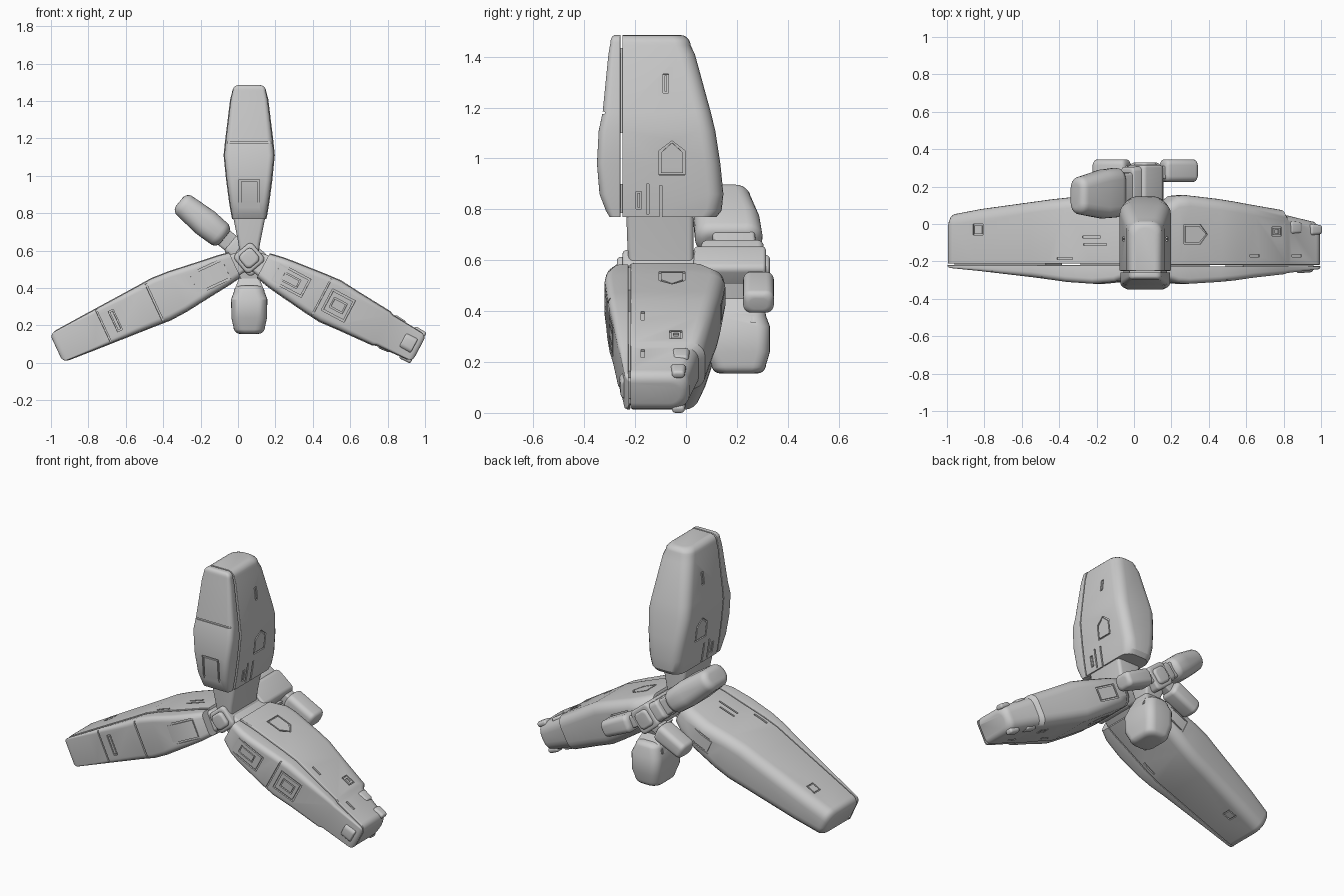
import bpy, bmesh
from math import radians, sin, cos, pi
from mathutils import Matrix, Vector

if "Cube" in bpy.data.objects:
    bpy.data.objects.remove(bpy.data.objects["Cube"])

CX, CZ = 0.06, 0.56


def spoke(deg):
    """Frame whose local Z points outward from the hub (0 = straight up, + = right)."""
    return Matrix.Translation((CX, 0, CZ)) @ Matrix.Rotation(radians(deg), 4, 'Y')


def make(name, bm, mat):
    bmesh.ops.recalc_face_normals(bm, faces=bm.faces)
    me = bpy.data.meshes.new(name)
    bm.to_mesh(me)
    bm.free()
    ob = bpy.data.objects.new(name, me)
    bpy.context.collection.objects.link(ob)
    ob.matrix_world = mat
    return ob


def section(hw, yf, yb, rf, rb, seg=5):
    """Rounded rectangle with separate front and back corner radii."""
    lim = 0.9 * min(hw, (yb - yf) / 2)
    pts = []
    for sx, y, r, a0 in ((1, yf, rf, -90), (1, yb, rb, 0), (-1, yb, rb, 90), (-1, yf, rf, 180)):
        r = min(r, lim)
        cx, cy = sx * (hw - r), y + (r if y == yf else -r)
        for i in range(seg + 1):
            a = radians(a0 + 90 * i / seg)
            pts.append((cx + r * cos(a), cy + r * sin(a)))
    return pts


def round_end(st, rho, f=1, b=1):
    """Round over the last station of a loft by radius rho."""
    R, hw, yf, yb = st[-1]
    out = list(st[:-1])
    for i in range(6):
        t = pi / 2 * i / 5
        d = rho * (1 - cos(t))
        out.append((R - rho + rho * sin(t), hw - d, yf + d * f, yb - d * b))
    return out


def loft(name, st, rf, rb, mat):
    bm = bmesh.new()
    rings = [[bm.verts.new((x, y, r)) for x, y in section(hw, yf, yb, rf, rb)]
             for r, hw, yf, yb in st]
    n = len(rings[0])
    for a, b in zip(rings, rings[1:]):
        for i in range(n):
            j = (i + 1) % n
            bm.faces.new((a[i], a[j], b[j], b[i]))
    bm.faces.new(rings[0][::-1])
    bm.faces.new(rings[-1])
    return make(name, bm, mat)


def pod(name, st, rho, rad, mat):
    """Loft with both ends rounded over."""
    st = round_end([(-r, *s) for r, *s in reversed(round_end(st, rho))], rho)
    return loft(name, [(-r, *s) for r, *s in reversed(st)], rad, rad, mat)


def at(st, r):
    """Interpolated half width, front and back of an arm at radius r."""
    for a, b in zip(st, st[1:]):
        if r <= b[0]:
            t = (r - a[0]) / (b[0] - a[0])
            return [p + (q - p) * t for p, q in zip(a[1:], b[1:])]
    return st[-1][1:]


def face_frame(st, side, r, c):
    """Frame on an arm face: local x = outward along arm, local y = across, z = normal."""
    def pos(q):
        hw, yf, yb = at(st, q)
        return Vector({'+': (hw, c, q), '-': (-hw, c, q), 'f': (c, yf, q), 'b': (c, yb, q)}[side])
    ax = (pos(r + .02) - pos(r - .02)).normalized()
    n = Vector({'+': (1, 0, 0), '-': (-1, 0, 0), 'f': (0, -1, 0), 'b': (0, 1, 0)}[side])
    n = (n - ax * n.dot(ax)).normalized()
    m = Matrix((ax, n.cross(ax), n)).transposed().to_4x4()
    return Matrix.Translation(pos(r)) @ m


def size(me):
    return sum(p.area for p in me.polygons)


def cut(ob, frame, pts, line=0.008, depth=0.009):
    """Engrave an outline (line > 0) or a full recess (line = 0); undone if the boolean fails."""
    bm = bmesh.new()
    loops = [(0, -depth), (0, .03)] + ([(line, .03), (line, -depth)] if line else [])
    vs = [[bm.verts.new((x - (d if x > 0 else -d), y - (0 if y == 0 else d if y > 0 else -d), z))
           for x, y in pts] for d, z in loops]
    n = len(pts)
    for a, b in [(k, (k + 1) % 4) for k in range(4)] if line else [(0, 1)]:
        for i in range(n):
            j = (i + 1) % n
            bm.faces.new((vs[a][i], vs[a][j], vs[b][j], vs[b][i]))
    if not line:
        bm.faces.new(vs[0][::-1])
        bm.faces.new(vs[1])
    cutter = make("cutter", bm, ob.matrix_world @ frame)
    cutter.hide_render = True
    bpy.context.view_layer.objects.active = ob
    for k in range(3):
        cutter.matrix_world = ob.matrix_world @ frame @ Matrix.Rotation(.004 * k, 4, 'Z')
        bpy.context.view_layer.update()
        backup, before = ob.data.copy(), size(ob.data)
        mod = ob.modifiers.new("cut", 'BOOLEAN')
        mod.operation, mod.solver, mod.object = 'DIFFERENCE', 'EXACT', cutter
        bpy.ops.object.modifier_apply(modifier=mod.name)
        if .97 < size(ob.data) / before < 1.2:
            break
        ob.data = backup
    bpy.data.objects.remove(cutter)


def rect(l, w):
    return [(-l / 2, -w / 2), (l / 2, -w / 2), (l / 2, w / 2), (-l / 2, w / 2)]


PENT = [(.07, 0), (.03, .052), (-.065, .052), (-.065, -.052), (.03, -.052)]
NOTCH = [(.04, -.03), (.04, .03), (.015, .03), (.015, .02), (-.04, .02), (-.04, -.03)]


def arm(name, deg, st, seam, details):
    """Deep back hull, separate front strip, hidden keel joining them, engraved details."""
    m = spoke(deg)
    body = [(r, hw, seam, yb) for r, hw, yf, yb in st]
    strip = [(r, hw - .004, yf, seam - .008) for r, hw, yf, yb in st]
    hull = loft(name + "_hull", round_end(body, .04, f=0), .004, .06, m)
    front = loft(name + "_front_strip", round_end(strip, .03, f=.6, b=0), .03, .003, m)
    for i, (a, b) in enumerate(((st[0][0] + .015, .34), (.54, st[-1][0] - .05))):
        loft(f"{name}_keel_{i}", [(r, at(st, r)[0] * .85, seam - .012, seam + .012) for r in (a, b)],
             .002, .002, m)
    for side, r, c, pts, line in details:
        cut(front if side == 'f' else hull, face_frame(st, side, r, c), pts, line)


# Upper arm
side_marks = [(.44, -.055, PENT, .008), (.735, -.08, rect(.075, .022), .006),
              (.28, -.15, rect(.12, .01), 0), (.27, -.1, rect(.13, .01), 0),
              (.275, -.185, rect(.07, .022), .006)]
arm("upper_arm", 0,
    [(.21, .092, -.30, .12), (.235, .097, -.315, .14), (.30, .108, -.34, .147), (.42, .124, -.35, .135),
     (.55, .137, -.343, .115), (.62, .13, -.328, .098), (.85, .102, -.305, .035), (.925, .092, -.297, .018)],
    -.25,
    [(s, *d) for s in '+-' for d in side_marks] +
    [('f', .325, 0, rect(.19, .11), .01), ('f', .62, 0, rect(.009, .4), 0)])

# Left arm
arm("left_arm", -115,
    [(.085, .075, -.285, .10), (.15, .086, -.31, .13), (.27, .1, -.32, .15), (.42, .119, -.31, .142),
     (.52, .125, -.297, .132), (.62, .118, -.285, .12), (.95, .098, -.25, .08), (1.138, .088, -.236, .055)],
    -.212,
    [(s, *d) for s in '+-' for d in (
        (.94, -.03, rect(.06, .06), .007), (.25, -.11, rect(.13, .01), 0), (.27, -.07, rect(.1, .01), 0),
        (.46, .05, NOTCH, .006), (.42, -.185, rect(.09, .012), 0))] +
    [('f', .235, 0, rect(.2, .12), .01), ('f', .56, 0, rect(.01, .4), 0), ('f', .79, 0, rect(.03, .12), .007),
     ('f', .86, 0, rect(.008, .4), 0), ('b', .28, 0, rect(.16, .09), .01)])

# Right arm
arm("right_arm", 118,
    [(.085, .075, -.29, .10), (.16, .09, -.315, .15), (.22, .098, -.32, .155), (.40, .118, -.31, .135),
     (.49, .126, -.302, .122), (.60, .117, -.288, .105), (.80, .104, -.268, .075), (.82, .095, -.262, .05),
     (1.03, .084, -.243, .015)],
    -.218,
    [(s, *d) for s in '+-' for d in (
        (.25, -.055, PENT, .008), (.74, -.04, rect(.06, .05), .006), (.74, -.04, rect(.025, .02), 0),
        (.87, -.17, rect(.06, .015), 0), (.6, -.17, rect(.06, .012), 0))] +
    [('f', .25, 0, rect(.19, .11), .009), ('f', .25, 0, rect(.1, .05), .006), ('f', .54, 0, rect(.14, .13), .01),
     ('f', .54, 0, rect(.08, .06), .007), ('f', .44, 0, rect(.008, .4), 0), ('b', .3, 0, rect(.14, .09), .01)])

# Tip vent and side blisters on the right arm
m = spoke(118)
pod("right_tip_vent", [(.93, .045, -.262, -.2), (1.0, .045, -.258, -.2)], .008, .03, m)
for s in (-1, 1):
    pod("right_tip_blister", [(.83, .02, -.055, .015), (.90, .016, -.05, .01)], .012, .03,
        m @ Matrix.Translation((s * .08, 0, 0)))
    pod("right_tip_nub", [(.955, .018, -.06, 0), (1.025, .016, -.055, -.005)], .012, .03,
        m @ Matrix.Translation((s * .078, 0, 0)))

# Necks joining arms to the hub
loft("upper_neck", [(.03, .05, -.225, .03), (.09, .06, -.23, .03), (.23, .088, -.235, .03)], .02, .02, spoke(0))
for d, nm in ((-115, "left_neck"), (118, "right_neck")):
    loft(nm, [(.02, .05, -.22, .06), (.11, .066, -.24, .07)], .02, .02, spoke(d))

# Front hub (stepped diamond block) and rear hub turned to the long pod
turn = Matrix.Translation((CX, 0, CZ)) @ Matrix.Rotation(radians(90), 4, 'X')
for nm, w, y0, y1, a in (("front_hub", .064, -.25, .05, 40), ("front_hub_cap", .045, -.272, -.23, 40),
                         ("rear_hub", .074, .03, .315, 51), ("rear_hub_cap", .05, .29, .33, 51)):
    pod(nm, [(-y1, w, -w, w), (-y0, w, -w, w)], .014, .025, turn @ Matrix.Rotation(radians(a), 4, 'Z'))

# Collar between rear hub and long pod
pod("rear_collar", [(.03, .06, .05, .31), (.13, .057, .06, .305)], .015, .025, spoke(-51))

# Rear pods with their necks
pod("long_rear_pod", [(.17, .072, .035, .30), (.30, .077, .03, .29), (.48, .066, .05, .255)], .04, .06, spoke(-51))
loft("long_pod_neck", [(.04, .05, .12, .28), (.2, .05, .10, .27)], .015, .015, spoke(-51))
low = [(.145, .082, .085, .315), (.22, .097, .07, .33), (.32, .095, .075, .33), (.405, .084, .1, .315)]
lower = pod("lower_rear_pod", low, .035, .05, spoke(180))
for s in '+-':
    cut(lower, face_frame(low, s, .19, .265), rect(.03, .018), .005)
loft("lower_pod_neck", [(.05, .07, .13, .27), (.11, .055, .14, .25), (.16, .075, .12, .28)], .015, .015, spoke(180))
for d, nm in ((-116, "left"), (116, "right")):
    pod(nm + "_small_pod", [(.1, .052, .225, .345), (.30, .048, .225, .345)], .025, .03, spoke(d))
    loft(nm + "_small_neck", [(.02, .035, .24, .31), (.13, .035, .24, .31)], .01, .01, spoke(d))

# Smooth shading with crisp edges
for ob in bpy.context.scene.objects:
    ob.select_set(True)
    bpy.context.view_layer.objects.active = ob
bpy.ops.object.shade_smooth_by_angle(angle=radians(28))
